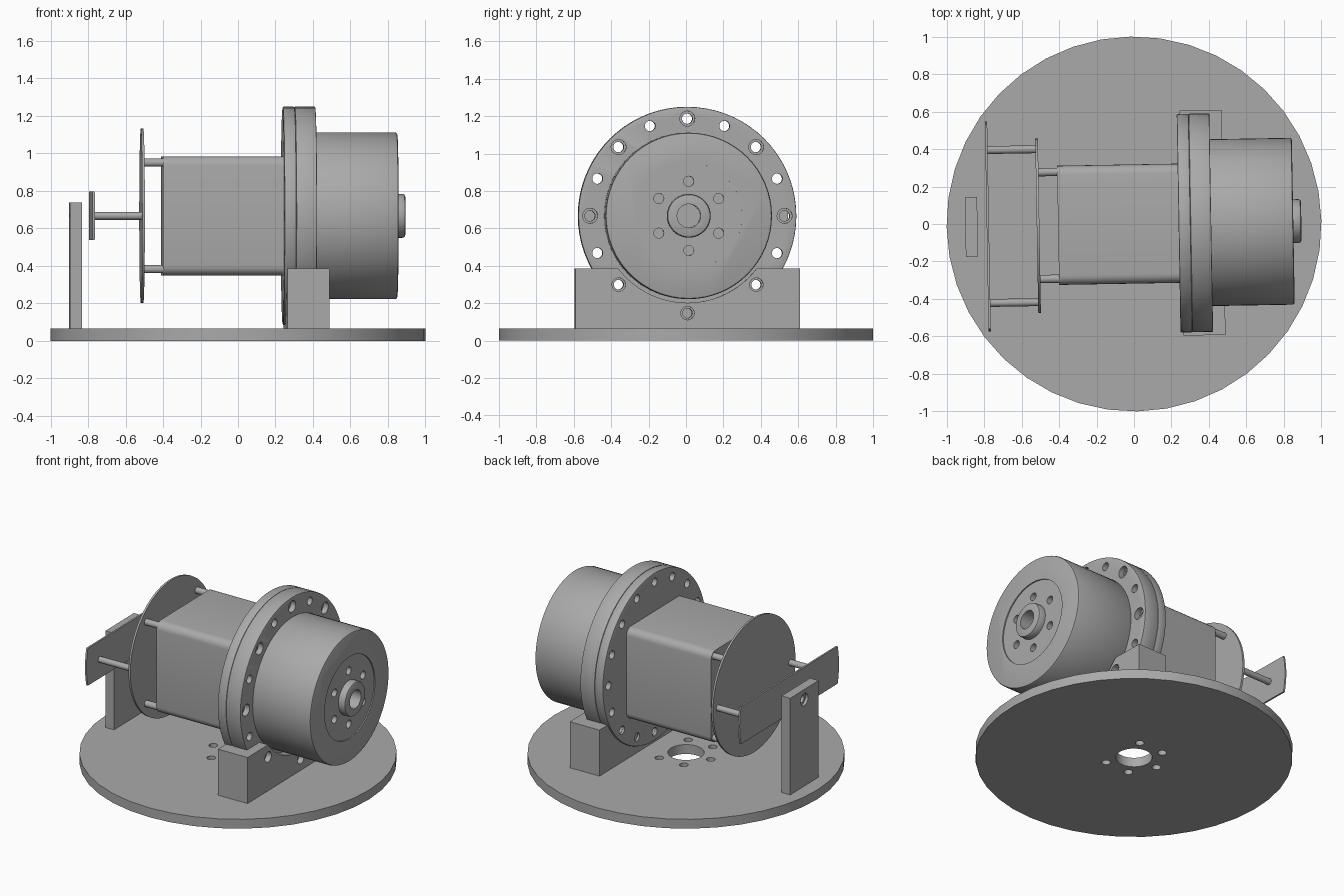
import bpy, bmesh, math
from mathutils import Matrix, Vector

if "Cube" in bpy.data.objects:
    bpy.data.objects.remove(bpy.data.objects["Cube"])

AXIS = 0.667          # height of the motor shaft
TOP = 0.065           # top of the base plate
YAW = Matrix.Rotation(math.radians(1), 4, 'Z')

grey = bpy.data.materials.new("machined grey")
grey.use_nodes = True
grey.diffuse_color = (0.4, 0.4, 0.4, 1)
grey.node_tree.nodes["Principled BSDF"].inputs["Base Color"].default_value = (0.4, 0.4, 0.4, 1)


def finish(name, bm):
    bmesh.ops.recalc_face_normals(bm, faces=bm.faces)
    mesh = bpy.data.meshes.new(name)
    bm.to_mesh(mesh)
    bm.free()
    mesh.materials.append(grey)
    obj = bpy.data.objects.new(name, mesh)
    bpy.context.collection.objects.link(obj)
    return obj


def add_rod(bm, x0, x1, r, y=0, z=AXIS, seg=64, chamfer=0):
    """Cylinder lying along x, with optional chamfered rims."""
    m = Matrix.Translation(((x0 + x1) / 2, y, z)) @ Matrix.Rotation(math.pi / 2, 4, 'Y')
    made = bmesh.ops.create_cone(bm, cap_ends=True, segments=seg, radius1=r, radius2=r,
                                 depth=x1 - x0, matrix=m)
    if chamfer:
        rims = {e for v in made["verts"] for e in v.link_edges
                if abs(e.verts[0].co.x - e.verts[1].co.x) < 1e-5}
        bmesh.ops.bevel(bm, geom=list(rims), offset=chamfer, segments=2,
                        profile=0.5, affect='EDGES')


def rods(name, x0, x1, r, places=((0, AXIS),), seg=64, chamfer=0):
    bm = bmesh.new()
    for y, z in places:
        add_rod(bm, x0, x1, r, y, z, seg, chamfer)
    return finish(name, bm)


def box(name, x0, x1, y0, y1, z0, z1, rounding=0):
    bm = bmesh.new()
    size = Matrix.Diagonal((x1 - x0, y1 - y0, z1 - z0, 1))
    mid = Matrix.Translation(((x0 + x1) / 2, (y0 + y1) / 2, (z0 + z1) / 2))
    bmesh.ops.create_cube(bm, size=1, matrix=mid @ size)
    if rounding:
        along = [e for e in bm.edges if abs(e.verts[0].co.x - e.verts[1].co.x) > 0.01]
        bmesh.ops.bevel(bm, geom=along, offset=rounding, segments=5,
                        profile=0.5, affect='EDGES')
    return finish(name, bm)


def combine(obj, tool, operation='DIFFERENCE'):
    """Apply a boolean and throw the tool away."""
    mod = obj.modifiers.new("cut", 'BOOLEAN')
    mod.operation, mod.solver, mod.object = operation, 'EXACT', tool
    bpy.context.view_layer.update()
    result = bpy.data.meshes.new_from_object(obj.evaluated_get(bpy.context.evaluated_depsgraph_get()))
    obj.modifiers.clear()
    obj.data = result
    bpy.data.objects.remove(tool)


def ring(r, degrees):
    return [(r * math.cos(math.radians(a)), AXIS + r * math.sin(math.radians(a))) for a in degrees]


parts = []

# Base plate with centre hole and five bolt holes
bm = bmesh.new()
bmesh.ops.create_cone(bm, cap_ends=True, segments=40, radius1=1, radius2=1, depth=TOP,
                      matrix=Matrix.Translation((0, 0, TOP / 2)))
base = finish("base_plate", bm)
bm = bmesh.new()
bmesh.ops.create_cone(bm, cap_ends=True, segments=40, radius1=0.115, radius2=0.115, depth=0.4)
for k in range(1, 6):
    spot = Matrix.Rotation(k * math.pi / 3, 4, 'Z') @ Vector((0.187, 0, 0))
    bmesh.ops.create_cone(bm, cap_ends=True, segments=20, radius1=0.028, radius2=0.028,
                          depth=0.4, matrix=Matrix.Translation(spot))
combine(base, finish("cutter", bm))
parts.append(base)

# Two flanges sharing sixteen bolt holes, every other one counterbored in front
bolts = ring(0.52, [22.5 * k for k in range(16)])
big_bolts = bolts[::2]
rear_flange = rods("rear_flange", 0.238, 0.302, 0.583, seg=72, chamfer=0.007)
front_flange = rods("front_flange", 0.302, 0.412, 0.583, seg=72, chamfer=0.005)
for flange in (rear_flange, front_flange):
    combine(flange, rods("cutter", 0.1, 0.6, 0.028, bolts, seg=20))
    parts.append(flange)
combine(front_flange, rods("cutter", 0.375, 0.6, 0.04, big_bolts, seg=24))

# Mounting block hollowed for the can, with three counterbored holes
block = box("mounting_block", 0.253, 0.478, -0.6, 0.6, TOP, 0.385)
combine(block, rods("cutter", 0.1, 0.7, 0.465))
low = ring(0.52, (225, 270, 315))
combine(block, rods("cutter", 0.1, 0.7, 0.026, low, seg=20))
combine(block, rods("cutter", 0.44, 0.7, 0.036, low, seg=24))
parts.append(block)

# Motor can with a shallow round recess and six screw holes
can = rods("motor_can", 0.40, 0.85, 0.445, chamfer=0.012)
combine(can, rods("cutter", 0.842, 0.95, 0.285))
combine(can, rods("cutter", 0.79, 0.95, 0.027, ring(0.185, range(30, 390, 60)), seg=20))
combine(can, rods("cutter", 0.70, 0.95, 0.063, seg=32))
parts.append(can)

# Hollow hub at the nose
hub = rods("hub", 0.80, 0.893, 0.117, seg=40, chamfer=0.015)
combine(hub, rods("cutter", 0.70, 0.95, 0.063, seg=32))
parts.append(hub)

# Gearbox body and its rear standoffs and disc
parts.append(box("gearbox_body", -0.405, 0.24, -0.318, 0.318, 0.349, 0.985, rounding=0.05))
corners = [(sy * 0.285, AXIS + sz * 0.284) for sy in (-1, 1) for sz in (-1, 1)]
parts.append(rods("rear_standoffs", -0.506, -0.40, 0.022, corners, seg=20))
parts.append(rods("rear_disc", -0.519, -0.505, 0.465))

# Sensor strip with curved ends on two long standoffs
strip = rods("sensor_strip", -0.786, -0.774, 0.56, seg=72)
combine(strip, box("cutter", -0.9, -0.6, -1, 1, AXIS - 0.13, AXIS + 0.13), 'INTERSECT')
parts.append(strip)
parts.append(rods("strip_standoffs", -0.775, -0.515, 0.021, [(-0.408, AXIS), (0.408, AXIS)], seg=20))

# Rear post with a counterbored hole
post = box("rear_post", -0.9, -0.835, -0.16, 0.16, TOP, 0.737)
combine(post, rods("cutter", -1, -0.7, 0.025, seg=20))
combine(post, rods("cutter", -1, -0.88, 0.042, seg=24))
parts.append(post)

# Smooth the round walls, keep edges crisp, and turn the assembly slightly
for obj in parts:
    obj.data.polygons.foreach_set("use_smooth", [True] * len(obj.data.polygons))
    obj.data.set_sharp_from_angle(angle=math.radians(30))
    obj.matrix_world = YAW
